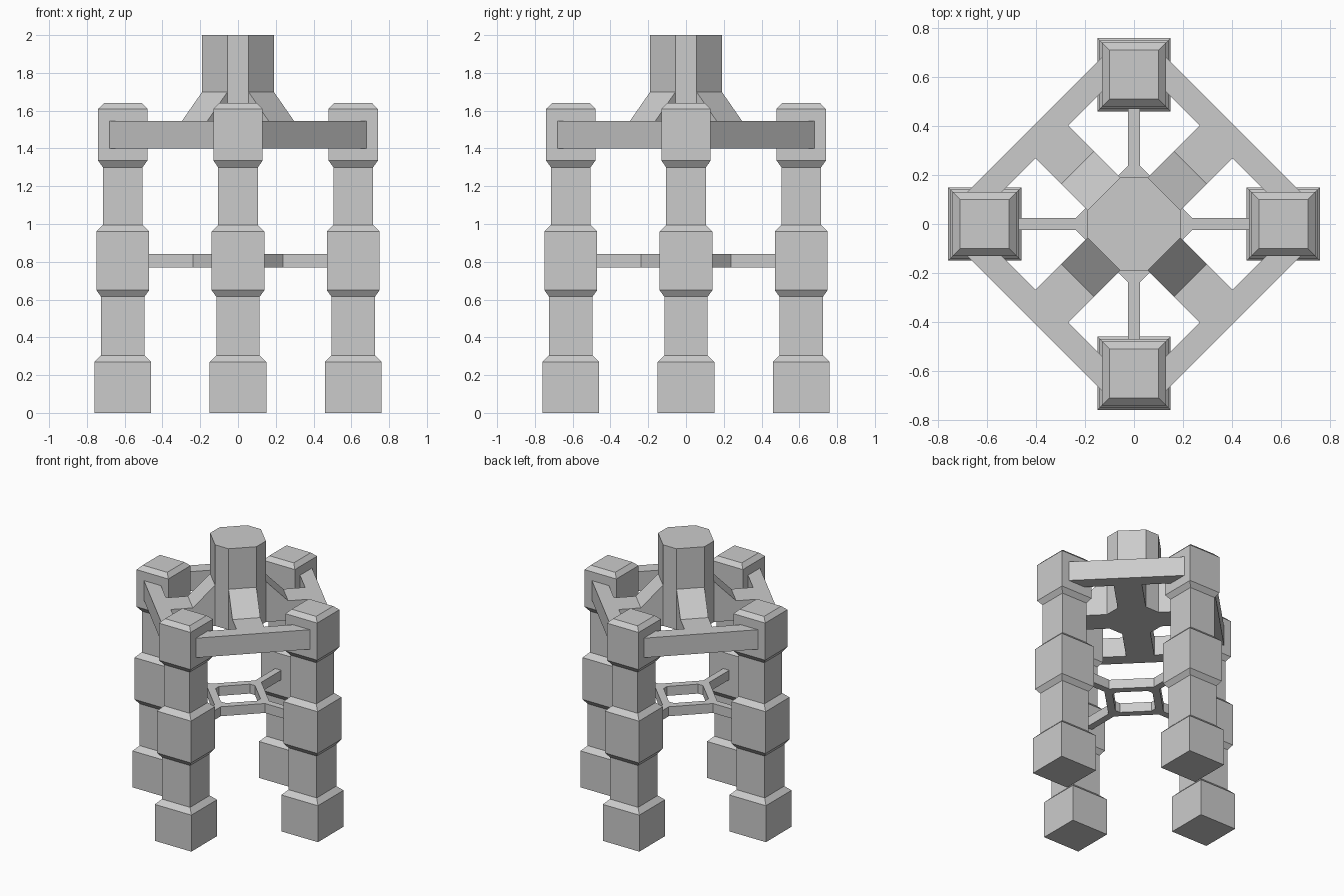
import bpy, bmesh
from math import pi
from mathutils import Matrix

if "Cube" in bpy.data.objects:
    bpy.data.objects.remove(bpy.data.objects["Cube"])


def finish(name, bm, angle=0.0):
    bmesh.ops.transform(bm, matrix=Matrix.Rotation(angle, 4, 'Z'), verts=bm.verts)
    bmesh.ops.recalc_face_normals(bm, faces=bm.faces)
    me = bpy.data.meshes.new(name)
    bm.to_mesh(me)
    bm.free()
    ob = bpy.data.objects.new(name, me)
    bpy.context.collection.objects.link(ob)
    return ob


def loft(name, rings, angle=0.0, caps=True):
    """Skin closed loops of points; cap the ends, or join last to first."""
    bm = bmesh.new()
    loops = [[bm.verts.new(p) for p in r] for r in rings]
    n = len(rings[0])
    pairs = list(zip(loops, loops[1:]))
    if caps:
        bm.faces.new(loops[0])
        bm.faces.new(loops[-1])
    else:
        pairs.append((loops[-1], loops[0]))
    for a, b in pairs:
        for i in range(n):
            j = (i + 1) % n
            bm.faces.new((a[i], a[j], b[j], b[i]))
    return finish(name, bm, angle)


def box(name, x0, x1, y0, y1, z0, z1, angle):
    return loft(name, [[(x0, y0, z), (x1, y0, z), (x1, y1, z), (x0, y1, z)]
                       for z in (z0, z1)], angle)


def octagon(big, small, z):
    b, s = big, small
    return [(x, y, z) for x, y in ((b, -s), (b, s), (s, b), (-s, b),
                                   (-b, s), (-b, -s), (-s, -b), (s, -b))]


# stepped square leg: (half width, height)
LEG = [(0.15, 0), (0.15, 0.27), (0.115, 0.305), (0.115, 0.615), (0.14, 0.65),
       (0.14, 0.96), (0.105, 0.995), (0.105, 1.30), (0.13, 1.335),
       (0.13, 1.61), (0.10, 1.64)]
# gusseted arm side outline: (distance from axis, height)
ARM = [(0.173, 1.40), (0.474, 1.40), (0.474, 1.545), (0.325, 1.545), (0.173, 1.70)]

for k in range(4):
    axis, diag = k * pi / 2, k * pi / 2 + pi / 4
    c = 0.61
    loft(f"leg_{k}", [[(c - h, -h, z), (c + h, -h, z), (c + h, h, z), (c - h, h, z)]
                      for h, z in LEG], axis)
    # top beam between neighbouring legs
    box(f"top_beam_{k}", 0.474, 0.573, -0.389, 0.389, 1.40, 1.545, diag)
    # arm from the column to the beam
    loft(f"column_arm_{k}", [[(d, y, z) for d, z in ARM] for y in (-0.095, 0.095)], diag)
    # thin lower brace from the ring to the leg
    box(f"lower_brace_{k}", 0.238, 0.48, -0.025, 0.025, 0.77, 0.84, axis)

# central column
loft("column", [octagon(0.19, 0.055, z) for z in (1.40, 2.0)])

# lower ring joining the braces
loft("lower_ring", [octagon(0.238, 0.025, 0.77), octagon(0.238, 0.025, 0.84),
                    octagon(0.17, 0.02, 0.84), octagon(0.17, 0.02, 0.77)], caps=False)
